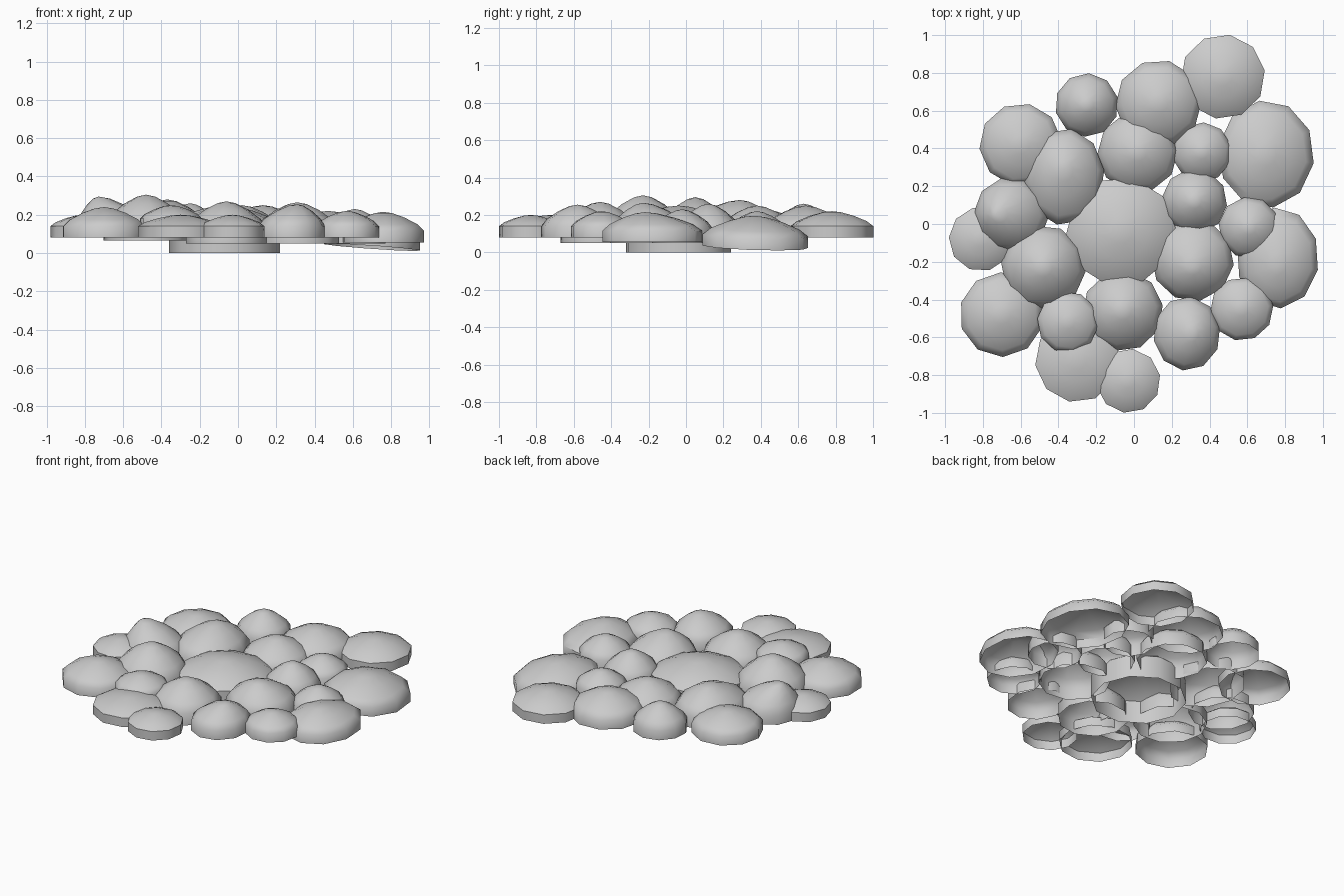
import bpy, bmesh, math, random

if "Cube" in bpy.data.objects:
    bpy.data.objects.remove(bpy.data.objects["Cube"])

random.seed(4)
SIDES = 10
# Dome rings: (share of radius, share of rise above the skirt)
DOME = [(1.0, 0.0), (0.84, 0.34), (0.52, 0.70), (0.22, 0.93)]


def stone(name, x, y, r, top, stretch=1.0, ax=0, ay=0, tx=0, ty=0, lift=0):
    """Open-bottomed cobble: straight skirt, low dome, apex offset (ax, ay), tilt (tx, ty)."""
    # The centre stone rests on the ground, each ring outward sits higher
    dist = math.hypot(x, y)
    base, skirt = (0, .15) if dist < .1 else (.05, .08) if dist < .62 else (.08, .06)
    base += lift
    z0 = base + skirt
    turn = random.uniform(0, math.tau / SIDES)
    bm = bmesh.new()
    levels = [(1.0, base)] + [(k, z0 + h * (top - z0)) for k, h in DOME]
    rings = []
    for k, z in levels:
        ring = []
        for i in range(SIDES):
            a = turn + math.tau * i / SIDES
            dx = r * 1.02 * k * math.cos(a) + ax * (1 - k)
            dy = r * 1.02 * stretch * k * math.sin(a) + ay * (1 - k)
            ring.append(bm.verts.new((x + dx, y + dy, max(0, z + tx * dx + ty * dy))))
        rings.append(ring)
    for lo, hi in zip(rings, rings[1:]):
        for i in range(SIDES):
            j = (i + 1) % SIDES
            bm.faces.new((lo[i], lo[j], hi[j], hi[i]))
    apex = bm.verts.new((x + ax, y + ay, top))
    for i in range(SIDES):
        bm.faces.new((rings[-1][i], rings[-1][(i + 1) % SIDES], apex))
    me = bpy.data.meshes.new(name)
    bm.to_mesh(me)
    bm.free()
    ob = bpy.data.objects.new(name, me)
    bpy.context.collection.objects.link(ob)
    bpy.ops.object.select_all(action='DESELECT')
    ob.select_set(True)
    bpy.context.view_layer.objects.active = ob
    bpy.ops.object.shade_smooth_by_angle(angle=math.radians(50))


# Plain round cobbles, back to front: x, y, radius, top
cobbles = [
    (.47, .78, .22, .22), (.13, .64, .225, .25), (-.25, .63, .165, .26),
    (-.6, .42, .215, .23), (.02, .38, .21, .25), (.36, .38, .155, .22),
    (-.81, -.08, .167, .2), (.32, .12, .17, .26), (.61, -.02, .16, .23),
    (-.06, -.46, .21, .27), (-.7, -.48, .22, .24), (-.03, -.83, .167, .2),
    (.57, -.45, .165, .22),
]
for n, c in enumerate(cobbles, 1):
    stone(f"cobble_{n:02d}", *c)

# Special cobbles: centre, stretched, lopsided, raised and tilted ones
stone("centre_cobble", -.07, -.04, .285, .25)
stone("long_cobble", -.37, .25, .21, .28, stretch=1.2, ay=.04, lift=.02)
stone("lopsided_cobble", -.65, .05, .195, .295, ax=-.08)
stone("left_cobble", -.48, -.23, .22, .305, lift=.015)
stone("inner_cobble", .31, -.19, .215, .265, ay=-.04)
stone("small_cobble", -.35, -.52, .16, .25, lift=.04)
stone("front_cobble", -.3, -.72, .22, .2)
stone("pointed_cobble", .28, -.58, .175, .255, stretch=1.1, ax=.03)
stone("right_cobble", .76, -.18, .215, .215, stretch=1.22, ay=-.04, lift=-.025)
stone("tilted_cobble", .7, .37, .25, .195, stretch=1.12, tx=-.07, ty=-.03, lift=-.05)
